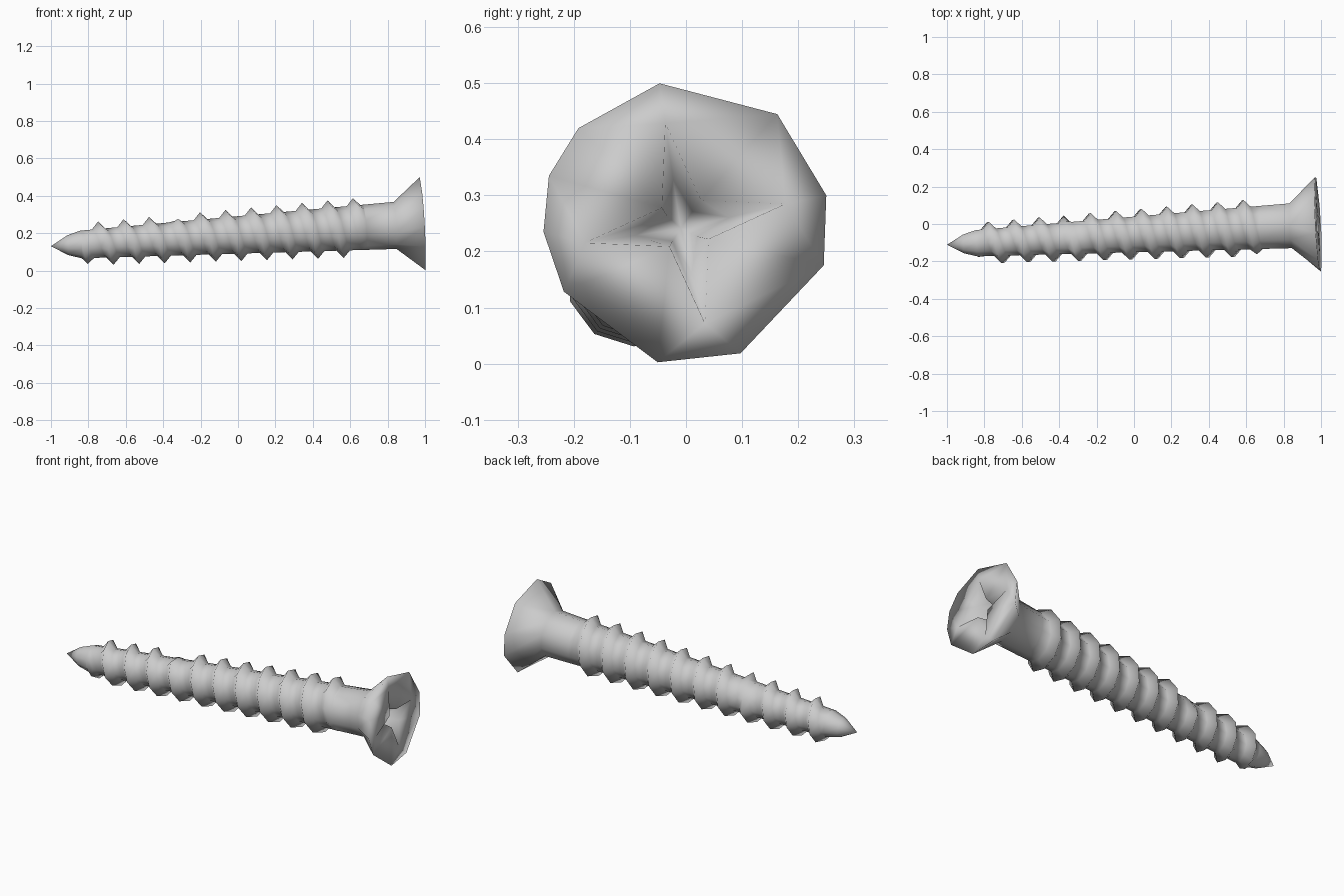
import bpy, bmesh, math
from mathutils import Vector

if "Cube" in bpy.data.objects:
    bpy.data.objects.remove(bpy.data.objects["Cube"])

N = 10                      # sides around the screw
PITCH = 0.1365
LO, HI = -0.84, 0.68        # threaded stretch
D = Vector((1, 0.0555, 0.0606)).normalized()
U = (Vector((0, 0, 1)) - D * D.z).normalized()
V = U.cross(D)
if V.y < 0:
    V = -V

bm = bmesh.new()


def place(s, r, a):
    """Point at station s on the tilted axis, radius r, angle a (z+ towards y+)."""
    c = Vector((s, -0.056 + 0.0555 * s, 0.1905 + 0.0606 * s))
    return bm.verts.new(c + r * (math.cos(a) * U + math.sin(a) * V))


def core(s):
    return 0.1 + 0.031 * s


def ring(s, r):
    return [place(s, r, 2 * math.pi * j / N) for j in range(N)]


def loft(a, b):
    n = len(a)
    for j in range(n):
        bm.faces.new((a[j], a[(j + 1) % n], b[(j + 1) % n], b[j]))


def fan(a, tip):
    for j in range(len(a)):
        bm.faces.new((a[j], a[(j + 1) % len(a)], tip))


# Threaded shaft: a sheared grid whose seam steps by one turn (3 rows)
rows = []
for k in range(-9, 8):
    for off, h in ((-0.036, 0), (0, 0.04), (0.036, 0)):
        row = []
        for j in range(N):
            a = 2 * math.pi * j / N
            s = 0.078 + PITCH * (k - j / N) + off
            if not LO < s < HI:
                s, hh = min(max(s, LO), HI), 0
            else:
                hh = h * min(1, (s - LO) / 0.04, (HI - s) / 0.04)
            if -0.42 < s < -0.29 and j in (0, 1, 2):   # worn spot in the thread
                hh *= 0.15
            row.append(place(s, core(s) + hh, a))
        rows.append(row)
for i in range(3, len(rows) - 1):
    for j in range(N):
        m, q = ((j + 1) % N, i if j < N - 1 else i - 3)
        bm.faces.new((rows[i][j], rows[q][m], rows[q + 1][m], rows[i + 1][j]))

# Pointed tip
base, mid = ring(LO, core(LO)), ring(-0.91, 0.053)
loft(mid, base)
fan(mid, place(-1.0, 0, 0))

# Plain neck and flared head with an uneven rim
end, neck = ring(HI, core(HI)), ring(0.84, 0.126)
loft(end, neck)
outline = [(-.045, .25), (.165, .195), (.252, .05), (.247, -.075), (.098, -.232),
           (-.05, -.248), (-.217, -.122), (-.253, -.015), (-.243, .085), (-.19, .17)]
HEAD = 0.984
rim = [place(HEAD, math.hypot(y, z), math.atan2(y, z)) for y, z in outline]
loft(neck, rim)


# Cross recess in the head face
def star(s, tip, inner):
    return [place(s, inner if i % 2 else tip, math.radians(-11 + 45 * i)) for i in range(8)]


mouth, floor = star(HEAD, 0.182, 0.05), star(HEAD - 0.09, 0.085, 0.032)
loft(mouth, floor)
fan(floor, place(HEAD - 0.14, 0, 0))
edges = []
for loop in (rim, mouth):
    for j in range(len(loop)):
        pair = (loop[j], loop[(j + 1) % len(loop)])
        edges.append(bm.edges.get(pair) or bm.edges.new(pair))
bmesh.ops.triangle_fill(bm, use_beauty=True, edges=edges, normal=D)

bmesh.ops.remove_doubles(bm, verts=bm.verts, dist=0.0005)
bmesh.ops.delete(bm, geom=[v for v in bm.verts if not v.link_faces], context='VERTS')
bmesh.ops.recalc_face_normals(bm, faces=bm.faces)
for f in bm.faces:
    f.smooth = True

mesh = bpy.data.meshes.new("wood_screw")
bm.to_mesh(mesh)
bm.free()
bpy.context.collection.objects.link(bpy.data.objects.new("wood_screw", mesh))
